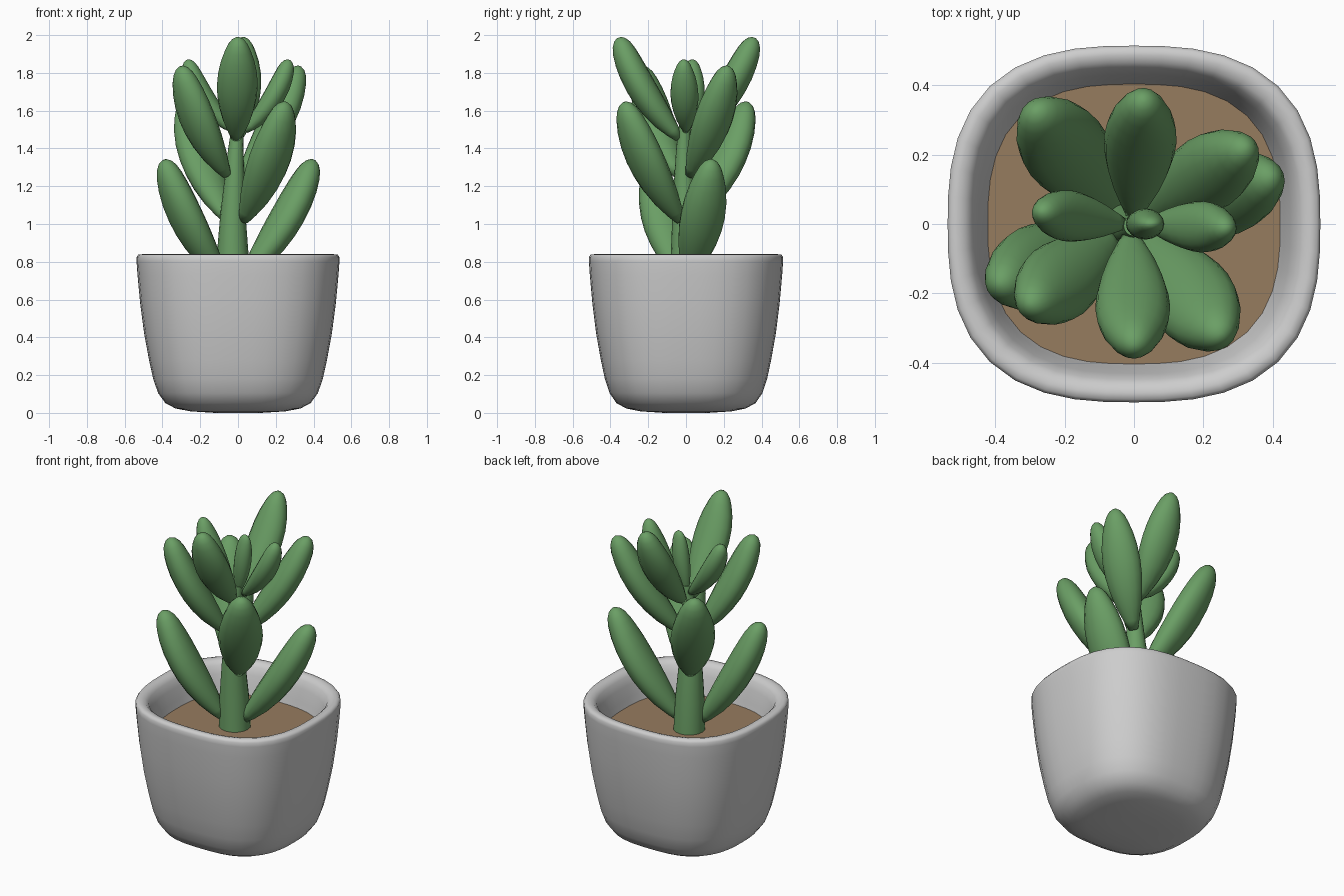
import bpy, bmesh, math
from mathutils import Vector

if "Cube" in bpy.data.objects:
    bpy.data.objects.remove(bpy.data.objects["Cube"])


def material(name, rgb):
    m = bpy.data.materials.new(name)
    m.diffuse_color = (*rgb, 1)
    m.use_nodes = True
    m.node_tree.nodes["Principled BSDF"].inputs["Base Color"].default_value = m.diffuse_color
    return m


GREY = material("pot grey", (0.61, 0.61, 0.61))
SOIL = material("soil brown", (0.305, 0.2, 0.113))
GREEN = material("leaf green", (0.145, 0.345, 0.13))


def skin(name, rings, mat, cap_start=True, cap_end=True, angle=60):
    """Join closed rings of points into one smooth surface."""
    bm = bmesh.new()
    loops = [[bm.verts.new(p) for p in r] for r in rings]
    n = len(loops[0])
    for a, b in zip(loops, loops[1:]):
        for i in range(n):
            j = (i + 1) % n
            bm.faces.new((a[i], a[j], b[j], b[i]))
    if cap_start:
        bm.faces.new(loops[0][::-1])
    if cap_end:
        bm.faces.new(loops[-1])
    me = bpy.data.meshes.new(name)
    bm.to_mesh(me)
    bm.free()
    me.materials.append(mat)
    ob = bpy.data.objects.new(name, me)
    bpy.context.collection.objects.link(ob)
    bpy.ops.object.select_all(action='DESELECT')
    ob.select_set(True)
    bpy.context.view_layer.objects.active = ob
    bpy.ops.object.shade_smooth_by_angle(angle=math.radians(angle))
    return ob


def squircle(r, z, n=40, e=2 / 2.7):
    """Rounded square ring, slightly narrower in y."""
    pts = []
    for i in range(n):
        t = 2 * math.pi * i / n
        c, s = math.cos(t), math.sin(t)
        k = (abs(c) ** (2 / e) + abs(s) ** (2 / e)) ** (-e / 2)
        pts.append((r * c * k, 0.957 * r * s * k, z))
    return pts


# Pot: outside from the bottom up, over the rim and down inside
pot_profile = [(0.12, 0.0), (0.25, 0.008), (0.33, 0.023), (0.385, 0.052),
               (0.423, 0.105), (0.449, 0.18), (0.471, 0.28), (0.497, 0.42),
               (0.518, 0.58), (0.532, 0.73), (0.537, 0.80), (0.537, 0.825),
               (0.528, 0.838), (0.508, 0.84), (0.486, 0.834), (0.468, 0.815),
               (0.45, 0.77), (0.432, 0.70), (0.42, 0.655), (0.41, 0.62)]
skin("pot", [squircle(r, z) for r, z in pot_profile], GREY, cap_end=False)

# Soil
skin("soil", [squircle(0.41, 0.63), squircle(0.422, 0.66)], SOIL, angle=30)

# Stem: tapering and leaning slightly
stem_path = [(-0.025, 0.005, 0.64, 0.09), (-0.028, 0.003, 0.85, 0.083),
             (-0.027, -0.005, 1.05, 0.067), (-0.018, -0.01, 1.25, 0.052),
             (-0.012, -0.012, 1.4, 0.04), (0.0, -0.005, 1.54, 0.03)]
skin("stem", [[(x + r * math.cos(i * math.pi / 8), y + r * math.sin(i * math.pi / 8), z)
               for i in range(16)] for x, y, z, r in stem_path], GREEN)


# Leaf outline: position along the leaf, width share, thickness share
LEAF_PROFILE = [(0, 0.24, 0.3), (0.08, 0.42, 0.5), (0.2, 0.67, 0.74),
                (0.33, 0.86, 0.9), (0.45, 0.97, 0.98), (0.56, 1.0, 1.0),
                (0.68, 0.95, 0.98), (0.79, 0.82, 0.9), (0.88, 0.64, 0.78),
                (0.94, 0.48, 0.62), (0.98, 0.3, 0.4), (1.0, 0.1, 0.14)]


def leaf(name, base, tip, width, thick, bow=0.06):
    """Plump flattened leaf bowing outward from base to tip."""
    p0, p2 = Vector(base), Vector(tip)
    out = Vector((p2.x - p0.x, p2.y - p0.y, 0)).normalized()
    side = Vector((-out.y, out.x, 0))
    p1 = (p0 + p2) / 2 + out * bow - Vector((0, 0, bow * 0.6))
    rings = []
    for t, w, h in LEAF_PROFILE:
        c = p0 * (1 - t) ** 2 + p1 * 2 * t * (1 - t) + p2 * t * t
        tan = ((p1 - p0) * (1 - t) + (p2 - p1) * t).normalized()
        up = tan.cross(side)
        rings.append([c + side * (width * w * math.cos(a)) + up * (thick * h * math.sin(a))
                      for a in (-2 * math.pi * i / 16 for i in range(16))])
    ob = skin(name, rings, GREEN, angle=80)
    bm = bmesh.new()
    bm.from_mesh(ob.data)
    bmesh.ops.recalc_face_normals(bm, faces=bm.faces)
    bm.to_mesh(ob.data)
    bm.free()


# Leaves in opposite pairs, from the lowest pair to the top
leaf("low_leaf_right", (0.03, 0.01, 0.715), (0.4, 0.135, 1.34), 0.122, 0.086)
leaf("low_leaf_left", (-0.08, -0.03, 0.715), (-0.39, -0.175, 1.34), 0.122, 0.086)
leaf("mid_leaf_front", (0.03, -0.03, 1.02), (0.25, -0.325, 1.645), 0.125, 0.084)
leaf("mid_leaf_back", (-0.05, 0.03, 1.02), (-0.285, 0.325, 1.645), 0.125, 0.084)
leaf("upper_leaf_right", (0.02, 0.02, 1.26), (0.325, 0.22, 1.835), 0.11, 0.08)
leaf("upper_leaf_left", (-0.06, -0.04, 1.26), (-0.3, -0.235, 1.835), 0.115, 0.08)
leaf("top_leaf_front", (-0.01, -0.035, 1.455), (0.0, -0.355, 1.987), 0.108, 0.078)
leaf("top_leaf_back", (0.0, 0.03, 1.455), (0.028, 0.36, 1.987), 0.105, 0.078)
leaf("small_leaf_left", (-0.03, 0.0, 1.5), (-0.268, 0.035, 1.87), 0.074, 0.057)
leaf("small_leaf_right", (0.04, 0.0, 1.495), (0.268, -0.012, 1.87), 0.074, 0.057)
leaf("centre_bud", (0.0, 0.0, 1.5), (0.05, 0.0, 1.86), 0.045, 0.05, 0.01)
